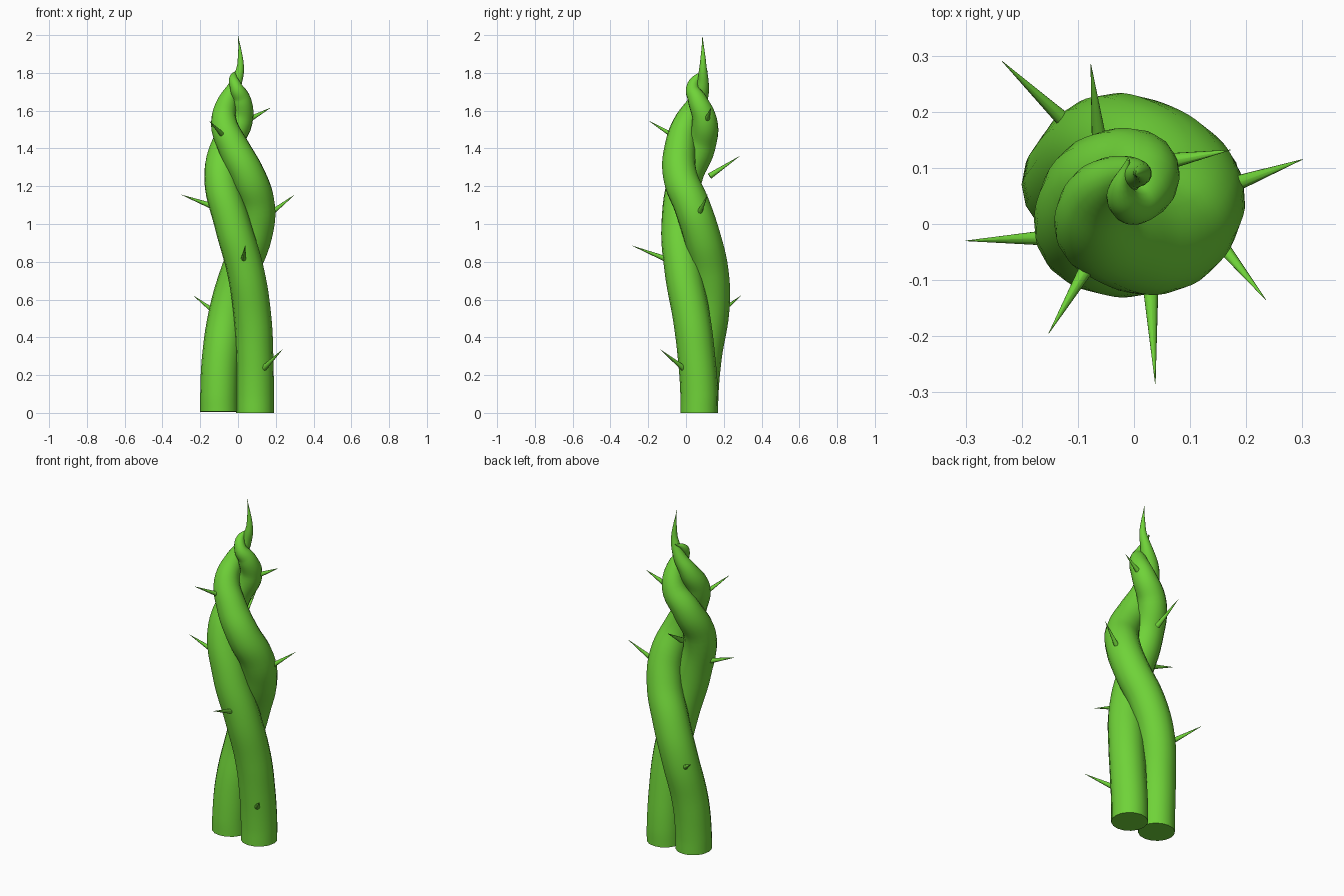
import bpy, bmesh, math
from mathutils import Vector

if "Cube" in bpy.data.objects:
    bpy.data.objects.remove(bpy.data.objects["Cube"])

green = bpy.data.materials.new("vine_green")
green.diffuse_color = (0.16, 0.65, 0.04, 1)
green.use_nodes = True
green.node_tree.nodes["Principled BSDF"].inputs["Base Color"].default_value = green.diffuse_color


def finish(ob):
    ob.data.materials.append(green)
    bpy.ops.object.select_all(action='DESELECT')
    ob.select_set(True)
    bpy.context.view_layer.objects.active = ob
    bpy.ops.object.shade_smooth_by_angle(angle=math.radians(40))


def vine(name, points):
    """Tapered tube along a smooth path of (x, y, z, radius)."""
    cu = bpy.data.curves.new(name, 'CURVE')
    cu.dimensions = '3D'
    cu.bevel_depth = 1.0
    cu.bevel_resolution = 6
    cu.resolution_u = 6
    cu.use_fill_caps = True
    sp = cu.splines.new('BEZIER')
    sp.radius_interpolation = 'CARDINAL'
    sp.bezier_points.add(len(points) - 1)
    for bp, (x, y, z, r) in zip(sp.bezier_points, points):
        bp.co = (x, y, z)
        bp.radius = r
        bp.handle_left_type = bp.handle_right_type = 'AUTO'
    ob = bpy.data.objects.new(name, cu)
    bpy.context.collection.objects.link(ob)
    bpy.ops.object.select_all(action='DESELECT')
    ob.select_set(True)
    bpy.context.view_layer.objects.active = ob
    bpy.ops.object.convert(target='MESH')
    finish(bpy.context.view_layer.objects.active)


def thorn(name, base, tip):
    """Slim cone whose root is sunk a little into the vine."""
    base, tip = Vector(base), Vector(tip)
    d = tip - base
    base = base - d.normalized() * 0.03
    d = tip - base
    bm = bmesh.new()
    bmesh.ops.create_cone(bm, cap_ends=True, segments=10, radius1=0.016,
                          radius2=0.0005, depth=d.length)
    me = bpy.data.meshes.new(name)
    bm.to_mesh(me)
    bm.free()
    ob = bpy.data.objects.new(name, me)
    ob.rotation_mode = 'QUATERNION'
    ob.rotation_quaternion = d.to_track_quat('Z', 'Y')
    ob.location = (base + tip) / 2
    bpy.context.collection.objects.link(ob)
    finish(ob)


# Vine starting on the right, ending in a short curled tip
vine("right_vine", [
    (0.09, 0.07, 0.0, 0.10), (0.09, 0.07, 0.10, 0.10),
    (0.088, 0.055, 0.30, 0.099), (0.078, 0.03, 0.50, 0.099),
    (0.04, -0.015, 0.75, 0.098), (-0.03, -0.035, 1.0, 0.095),
    (-0.09, 0.0, 1.25, 0.089), (-0.06, 0.08, 1.42, 0.08),
    (0.013, 0.098, 1.55, 0.066), (0.018, 0.058, 1.66, 0.05),
    (-0.008, 0.035, 1.72, 0.035), (-0.025, 0.06, 1.772, 0.022),
    (-0.01, 0.115, 1.81, 0.003)])

# Vine starting on the left, ending in the tall spike
vine("left_vine", [
    (-0.10, 0.07, 0.006, 0.10), (-0.10, 0.072, 0.10, 0.10),
    (-0.09, 0.09, 0.30, 0.10), (-0.05, 0.13, 0.55, 0.10),
    (0.01, 0.125, 0.75, 0.10), (0.085, 0.08, 0.95, 0.098),
    (0.10, 0.03, 1.10, 0.096), (0.055, -0.03, 1.25, 0.092),
    (-0.02, -0.032, 1.40, 0.083), (-0.073, 0.0, 1.53, 0.07),
    (-0.06, 0.06, 1.64, 0.053), (-0.015, 0.088, 1.735, 0.034),
    (0.011, 0.09, 1.82, 0.021), (0.011, 0.09, 1.90, 0.011),
    (0.0, 0.087, 2.0, 0.0005)])

# Thorns, listed bottom to top as (base, tip)
thorns = [
    ((0.15, -0.03, 0.25), (0.235, -0.135, 0.335)),
    ((-0.13, 0.19, 0.54), (-0.235, 0.29, 0.62)),
    ((0.03, -0.12, 0.82), (0.038, -0.285, 0.885)),
    ((0.19, 0.075, 1.07), (0.30, 0.115, 1.155)),
    ((-0.165, -0.025, 1.105), (-0.30, -0.03, 1.155)),
    ((-0.062, 0.15, 1.27), (-0.077, 0.285, 1.36)),
    ((-0.085, -0.08, 1.475), (-0.152, -0.195, 1.545)),
    ((0.08, 0.115, 1.565), (0.172, 0.132, 1.615)),
]
for i, (b, t) in enumerate(thorns):
    thorn(f"thorn_{i + 1}", b, t)
